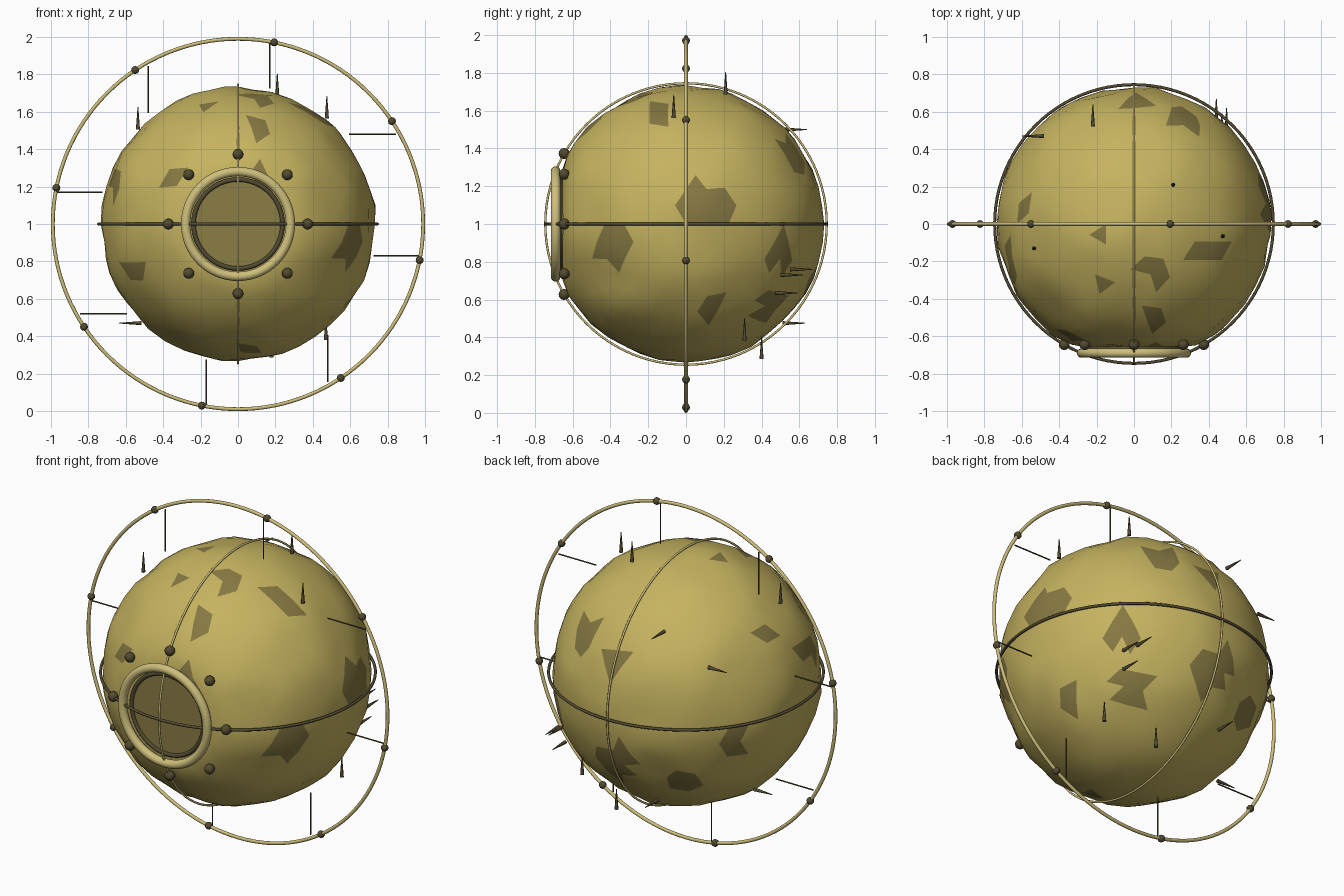
import bpy, bmesh, math
from math import sin, cos, pi, radians
from mathutils import Vector, Matrix, noise

if "Cube" in bpy.data.objects:
    bpy.data.objects.remove(bpy.data.objects["Cube"])

C = Vector((0, 0, 1))


def material(name, rgb):
    m = bpy.data.materials.new(name)
    m.diffuse_color = (*rgb, 1)
    m.use_nodes = True
    m.node_tree.nodes["Principled BSDF"].inputs["Base Color"].default_value = m.diffuse_color
    return m


BRASS = material("brass", (0.56, 0.45, 0.115))
PATCH = material("worn_patch", (0.24, 0.19, 0.055))
TRIM = material("trim", (0.62, 0.52, 0.2))
DARK = material("dark_metal", (0.085, 0.07, 0.03))
GLASS = material("window_tint", (0.26, 0.205, 0.06))


def finish(name, mat, smooth=True):
    ob = bpy.context.object
    ob.name = name
    ob.data.materials.append(mat)
    if smooth:
        bpy.ops.object.shade_smooth_by_angle(angle=radians(50))
    return ob


def ring(name, loc, major, minor, mat, rot=(0, 0, 0), segs=96, sides=12):
    bpy.ops.mesh.primitive_torus_add(location=loc, rotation=rot, major_radius=major,
                                     minor_radius=minor, major_segments=segs, minor_segments=sides)
    return finish(name, mat)


def ball(name, loc, r):
    bpy.ops.mesh.primitive_uv_sphere_add(segments=12, ring_count=8, radius=r, location=loc)
    return finish(name, DARK)


def rod(name, loc, direction, length, r1, r2, sides=8):
    q = Vector(direction).to_track_quat('Z', 'Y').to_euler()
    bpy.ops.mesh.primitive_cone_add(vertices=sides, radius1=r1, radius2=r2, depth=length,
                                    location=loc, rotation=q)
    return finish(name, DARK)


# Dented round hull with a flattened front
bpy.ops.mesh.primitive_ico_sphere_add(subdivisions=4, radius=1, location=C)
hull = finish("hull", BRASS, False)
hull.data.materials.append(PATCH)


def to_dir(az, el, u, v):
    """Point on the unit sphere seen at (u, v) from a camera at azimuth / elevation."""
    az, el = radians(az), radians(el)
    right = Vector((-sin(az), cos(az), 0))
    d = Vector((cos(az) * cos(el), sin(az) * cos(el), sin(el)))
    w = math.sqrt(max(0, 1 - u * u - v * v))
    return (right * u + d.cross(right) * v + d * w).normalized()


# Worn patches: view azimuth, elevation, then (across, up, size) on the hull
patches = [
    (-90, 0, [(-.24, .84, .07), (.14, .68, .09), (-.48, .31, .07), (-.77, -.33, .11),
              (.82, -.18, .14), (.57, .80, .11), (-.9, .28, .1), (.18, .34, .1), (.08, -.93, .09)]),
    (0, 0, [(.14, .14, .18), (-.54, -.14, .13), (-.2, .81, .1), (.19, -.59, .09),
            (-.08, -.83, .07), (.62, -.58, .13), (.68, -.2, .13), (.78, .5, .12)]),
    (-90, 90, [(.02, .91, .1), (.36, .77, .11), (-.24, -.07, .07), (-.23, -.45, .08),
               (.15, -.34, .1), (.13, -.69, .08), (.47, -.18, .1), (.58, -.19, .1)]),
    (125, 25, [(-.75, .29, .13), (.24, .84, .07), (.61, .29, .09), (.87, .2, .1),
               (-.49, -.61, .13), (.35, -.54, .13), (-.03, -.81, .12)]),
    (50, -30, [(-.07, .3, .12), (.21, .84, .1), (-.01, -.13, .12), (.56, 0, .16)]),
]
spots = [(to_dir(az, el, u, v), s) for az, el, pts in patches for u, v, s in pts]

bm = bmesh.new()
bm.from_mesh(hull.data)
for f in bm.faces:
    n = f.calc_center_median().normalized()
    if any((n - d).length < s for d, s in spots):
        f.material_index = 1
for v in bm.verts:
    n = v.co.normalized()
    v.co = n * (0.73 + 0.02 * noise.noise(n * 4.2 + Vector((3, 1, 7))))
    v.co.y = max(v.co.y, -0.655)
for f in bm.faces:
    f.smooth = True
bm.to_mesh(hull.data)
bm.free()

# Hoops around the hull and the large outer ring
ring("equator_hoop", C, 0.745, 0.008, DARK)
ring("meridian_hoop", C, 0.745, 0.006, TRIM, (0, pi / 2, 0))
ring("outer_ring", C, 0.99, 0.01, TRIM, (pi / 2, 0, 0), 128)

# Beads and struts along the outer ring
for i in range(8):
    a = radians(78.75 - 45 * i)
    d = Vector((cos(a), 0, sin(a)))
    ball(f"ring_bead_{i}", C + d * 0.99, 0.021)
    axis = (1, 0, 0) if abs(d.x) > abs(d.z) else (0, 0, 1)
    rod(f"ring_strut_{i}", C + d * 0.865, axis, 0.25, 0.004, 0.004)

# Round front window: pane, inner seal, bright frame and bolts
bpy.ops.mesh.primitive_cylinder_add(vertices=48, radius=0.245, depth=0.02,
                                    location=(0, -0.653, 1), rotation=(pi / 2, 0, 0))
finish("window_pane", GLASS)
ring("window_seal", (0, -0.665, 1), 0.238, 0.012, DARK, (pi / 2, 0, 0), 64)
ring("window_frame", (0, -0.69, 1), 0.28, 0.025, TRIM, (pi / 2, 0, 0), 64, 16)
for i in range(8):
    a = i * pi / 4
    ball(f"window_bolt_{i}", (0.373 * cos(a), -0.645, 1 + 0.373 * sin(a)), 0.029)

# Small tapered spines, each set along one axis
spines = {
    (0, 0, 1): [(.21, .21, .745), (.475, -.065, .625), (-.535, -.13, .565),
                (.47, .31, -.56), (.18, .4, -.655)],
    (0, 1, 0): [(-.22, .58, .5), (.44, .61, -.24), (.495, .56, -.27),
                (.47, .53, -.365), (-.17, .57, -.525)],
    (-1, 0, 0): [(-.54, .47, .335), (-.575, .09, -.53)],
}
for axis, points in spines.items():
    for p in points:
        rod("spine", C + Vector(p), axis, 0.12, 0.011, 0.002)
